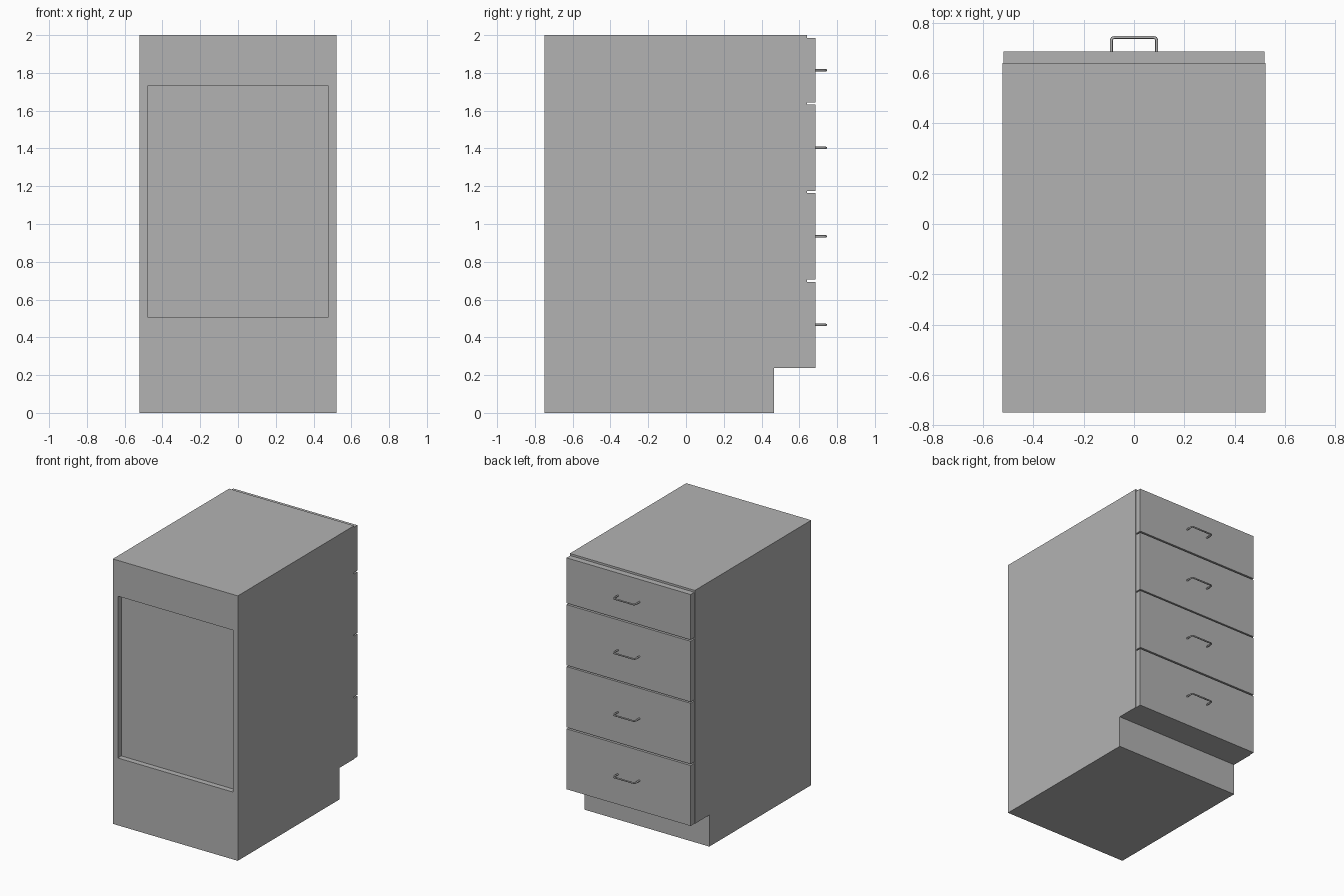
import bpy, bmesh
from mathutils import Vector

cube = bpy.data.objects.get("Cube")
if cube:
    bpy.data.objects.remove(cube, do_unlink=True)

grey = bpy.data.materials.new("cabinet_grey")
grey.use_nodes = True
grey.diffuse_color = (0.45, 0.45, 0.45, 1)
grey.node_tree.nodes["Principled BSDF"].inputs["Base Color"].default_value = grey.diffuse_color


def finish(name, bm):
    bmesh.ops.recalc_face_normals(bm, faces=bm.faces)
    mesh = bpy.data.meshes.new(name)
    bm.to_mesh(mesh)
    bm.free()
    mesh.materials.append(grey)
    obj = bpy.data.objects.new(name, mesh)
    bpy.context.collection.objects.link(obj)
    return obj


def extrude_x(name, profile, half_width):
    """Extrude a (y, z) outline across the width."""
    bm = bmesh.new()
    face = bm.faces.new([bm.verts.new((-half_width, y, z)) for y, z in profile])
    moved = bmesh.ops.extrude_face_region(bm, geom=[face])["geom"]
    bmesh.ops.translate(bm, vec=(2 * half_width, 0, 0),
                        verts=[v for v in moved if isinstance(v, bmesh.types.BMVert)])
    return finish(name, bm)


HALF_W, BACK, FACE, FRONT = 0.522, -0.748, 0.64, 0.685
KICK_Y, KICK_Z = 0.467, 0.238

# Carcass with toe kick
carcass = extrude_x("carcass", [(BACK, 0), (KICK_Y, 0), (KICK_Y, KICK_Z),
                                (FACE, KICK_Z), (FACE, 2), (BACK, 2)], HALF_W)

# Recessed panel: inset the large plain face, then push it in
bm = bmesh.new()
bm.from_mesh(carcass.data)
panel = min(bm.faces, key=lambda f: f.calc_center_median().y)
rim = list(panel.verts)
corners = [bm.verts.new((0.48 if v.co.x > 0 else -0.48, BACK,
                         1.73 if v.co.z > 1 else 0.508)) for v in rim]
inner = [bm.verts.new(c.co + Vector((0, 0.042, 0))) for c in corners]
bm.faces.remove(panel)
for outer_loop, inner_loop in ((rim, corners), (corners, inner)):
    for i in range(4):
        j = (i + 1) % 4
        bm.faces.new((outer_loop[i], outer_loop[j], inner_loop[j], inner_loop[i]))
bm.faces.new(inner)
bmesh.ops.recalc_face_normals(bm, faces=bm.faces)
bm.to_mesh(carcass.data)
bm.free()


def handle(name, z):
    """Round bar pull with softened corners."""
    curve = bpy.data.curves.new(name, "CURVE")
    curve.dimensions = "3D"
    curve.bevel_depth = 0.006
    curve.bevel_resolution = 2
    curve.use_fill_caps = True
    half, reach, r = 0.09, 0.741, 0.012
    side = [(half, FRONT), (half, reach - r), (half - 0.3 * r, reach - 0.3 * r), (half - r, reach)]
    path = [(-x, y) for x, y in side] + side[::-1]
    spline = curve.splines.new("POLY")
    spline.points.add(len(path) - 1)
    for p, (x, y) in zip(spline.points, path):
        p.co = (x, y, z, 1)
    spline.use_smooth = True
    curve.materials.append(grey)
    obj = bpy.data.objects.new(name, curve)
    bpy.context.collection.objects.link(obj)


# Drawer fronts, bottom to top, each with a handle at mid height
drawers = [(KICK_Z, 0.694), (0.705, 1.164), (1.174, 1.632), (1.643, 1.985)]
for n, (low, high) in enumerate(drawers, 1):
    extrude_x(f"drawer_front_{n}", [(FACE, low), (FRONT, low), (FRONT, high), (FACE, high)], 0.518)
    handle(f"drawer_handle_{n}", (low + high) / 2)
